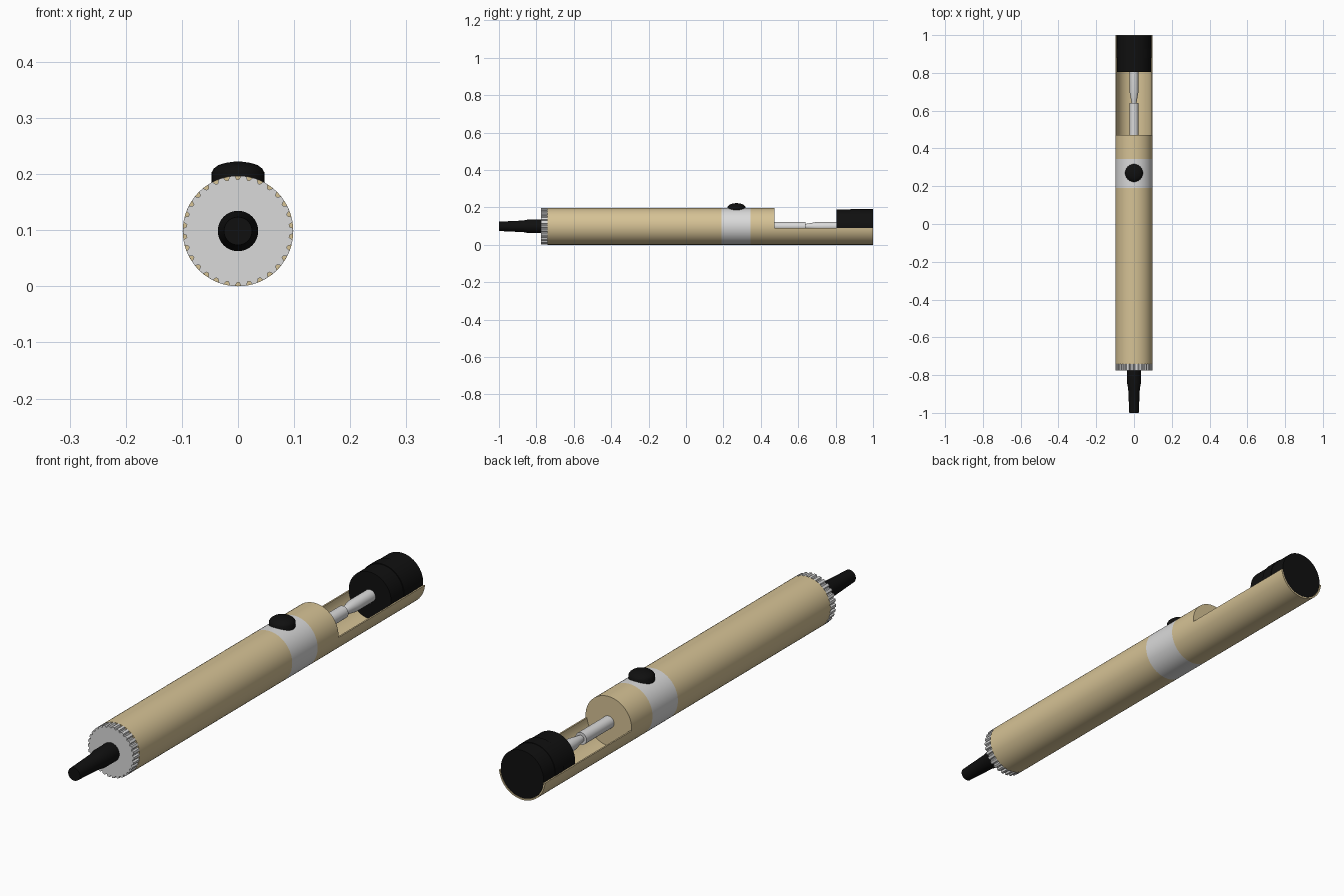
import bpy, bmesh
from math import sin, cos, pi, asin, radians

cube = bpy.data.objects.get("Cube")
if cube:
    bpy.data.objects.remove(cube, do_unlink=True)

R = 0.0985          # barrel radius, also the axis height
SEG = 64


def material(name, rgb):
    m = bpy.data.materials.new(name)
    m.use_nodes = True
    m.diffuse_color = (*rgb, 1)
    m.node_tree.nodes["Principled BSDF"].inputs["Base Color"].default_value = (*rgb, 1)
    return m


TAN = material("tan", (0.67, 0.54, 0.30))
SILVER = material("light grey", (0.70, 0.70, 0.70))
BLACK = material("black", (0.005, 0.005, 0.005))


def loft(name, loops, mat, smooth=30):
    """Bridge closed loops of points and cap both ends."""
    bm = bmesh.new()
    rings = [[bm.verts.new(p) for p in loop] for loop in loops]
    n = len(rings[0])
    for a, b in zip(rings, rings[1:]):
        for i in range(n):
            j = (i + 1) % n
            bm.faces.new((a[i], a[j], b[j], b[i]))
    bm.faces.new(rings[0])
    bm.faces.new(rings[-1])
    bmesh.ops.recalc_face_normals(bm, faces=bm.faces)
    mesh = bpy.data.meshes.new(name)
    bm.to_mesh(mesh)
    bm.free()
    ob = bpy.data.objects.new(name, mesh)
    bpy.context.collection.objects.link(ob)
    mesh.materials.append(mat)
    bpy.ops.object.select_all(action="DESELECT")
    ob.select_set(True)
    bpy.context.view_layer.objects.active = ob
    bpy.ops.object.shade_smooth_by_angle(angle=radians(smooth))
    return ob


def polar(r, a, y):
    return (r * cos(a), y, R + r * sin(a))


def turned(name, profile, mat, smooth=30):
    """Turn a (y, radius) profile about the long axis."""
    loops = [[polar(r, 2 * pi * i / SEG, y) for i in range(SEG)] for y, r in profile]
    return loft(name, loops, mat, smooth)


# Barrel with its light collar
turned("barrel", [(-0.74, R), (0.19, R)], TAN)
turned("collar", [(0.19, R), (0.345, R)], SILVER)
turned("rear_barrel", [(0.345, R), (0.472, R)], TAN)

# Open trough behind the barrel
cut, inner = 0.09, 0.0925
arcs = []
for r in (R, inner):
    start = asin((cut - R) / r)
    sweep = pi + 2 * start
    arcs.append([(r, start - sweep * i / 32) for i in range(33)])
section = arcs[0] + arcs[1][::-1]
loft("trough", [[polar(r, a, y) for r, a in section] for y in (0.472, 1.0)], TAN)

# Knurled front cap
teeth = 30
outline = []
for i in range(teeth):
    for step, r in ((0.0, R), (0.45, R), (0.62, 0.092), (0.83, 0.092)):
        outline.append((r, pi / 2 + 2 * pi * (i + step - 0.72) / teeth))
loft("knurled_cap", [[polar(r, a, y) for r, a in outline] for y in (-0.775, -0.74)],
     SILVER, 15)

# Tapered nozzle
turned("nozzle", [(-1.0, 0.025), (-0.87, 0.031), (-0.845, 0.036), (-0.77, 0.036)], BLACK)

# Plunger rod with its narrow neck
turned("plunger_rod", [(0.47, 0.0235), (0.64, 0.0235), (0.64, 0.013),
                       (0.70, 0.0235), (0.81, 0.0235)], SILVER, 20)

# Plunger knob with a raised band
turned("plunger_knob", [(0.805, 0.0905), (0.88, 0.0905), (0.88, 0.0935), (0.93, 0.0935),
                        (0.93, 0.0915), (0.999, 0.0915)], BLACK)

# Domed release button on the collar
dome = [(0.18, 0.047), (0.203, 0.047), (0.21, 0.043), (0.216, 0.035),
        (0.22, 0.022), (0.222, 0.008)]
loft("release_button",
     [[(r * cos(2 * pi * i / 40), 0.27 + r * sin(2 * pi * i / 40), z) for i in range(40)]
      for z, r in dome], BLACK)
